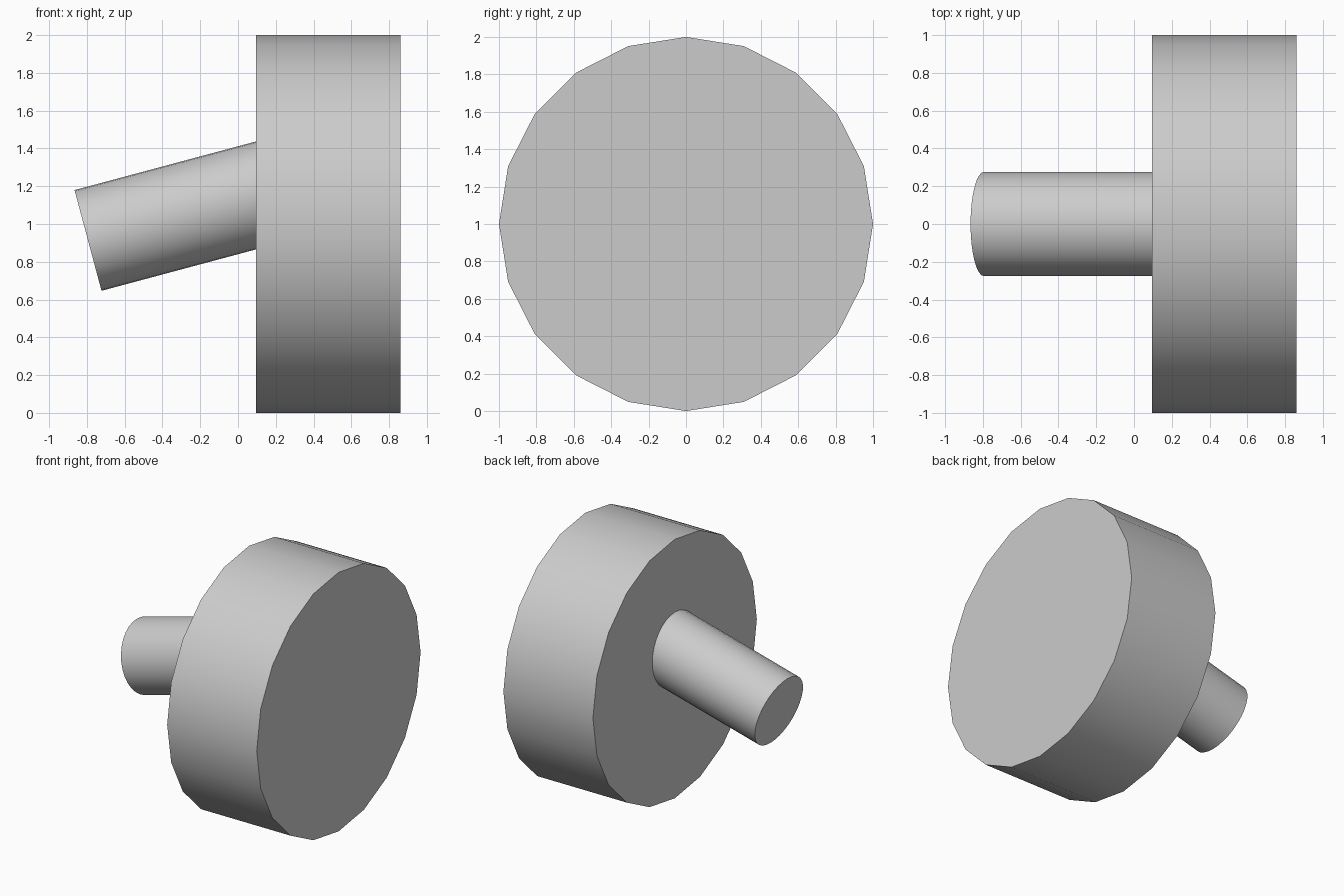
import bpy
from math import radians, sin, cos
from mathutils import Vector

cube = bpy.data.objects.get("Cube")
if cube:
    bpy.data.objects.remove(cube, do_unlink=True)

grey = bpy.data.materials.new("plain grey")
grey.use_nodes = True
colour = (0.6, 0.6, 0.6, 1)
grey.diffuse_color = colour
grey.node_tree.nodes["Principled BSDF"].inputs["Base Color"].default_value = colour


def cylinder(name, start, end, radius, sides):
    """Capped, smooth-sided cylinder between two points."""
    start, end = Vector(start), Vector(end)
    axis = end - start
    tilt = Vector((0, 0, 1)).angle(axis)  # both axes lie in the XZ plane
    bpy.ops.mesh.primitive_cylinder_add(
        vertices=sides, radius=radius, depth=axis.length,
        location=(start + end) / 2, rotation=(0, tilt, 0))
    part = bpy.context.object
    part.name = name
    part.data.materials.append(grey)
    bpy.ops.object.shade_smooth_by_angle(angle=radians(30))
    return part


# Thick disc head
cylinder("disc_head", (0.095, 0, 1), (0.86, 0, 1), 1.0, 20)

# Tilted shaft, sunk into the disc
slope = radians(15)
length = 1.15
tip = Vector((-0.794, 0, 0.913))
cylinder("tilted_shaft", tip,
         tip + length * Vector((cos(slope), 0, sin(slope))), 0.276, 32)
